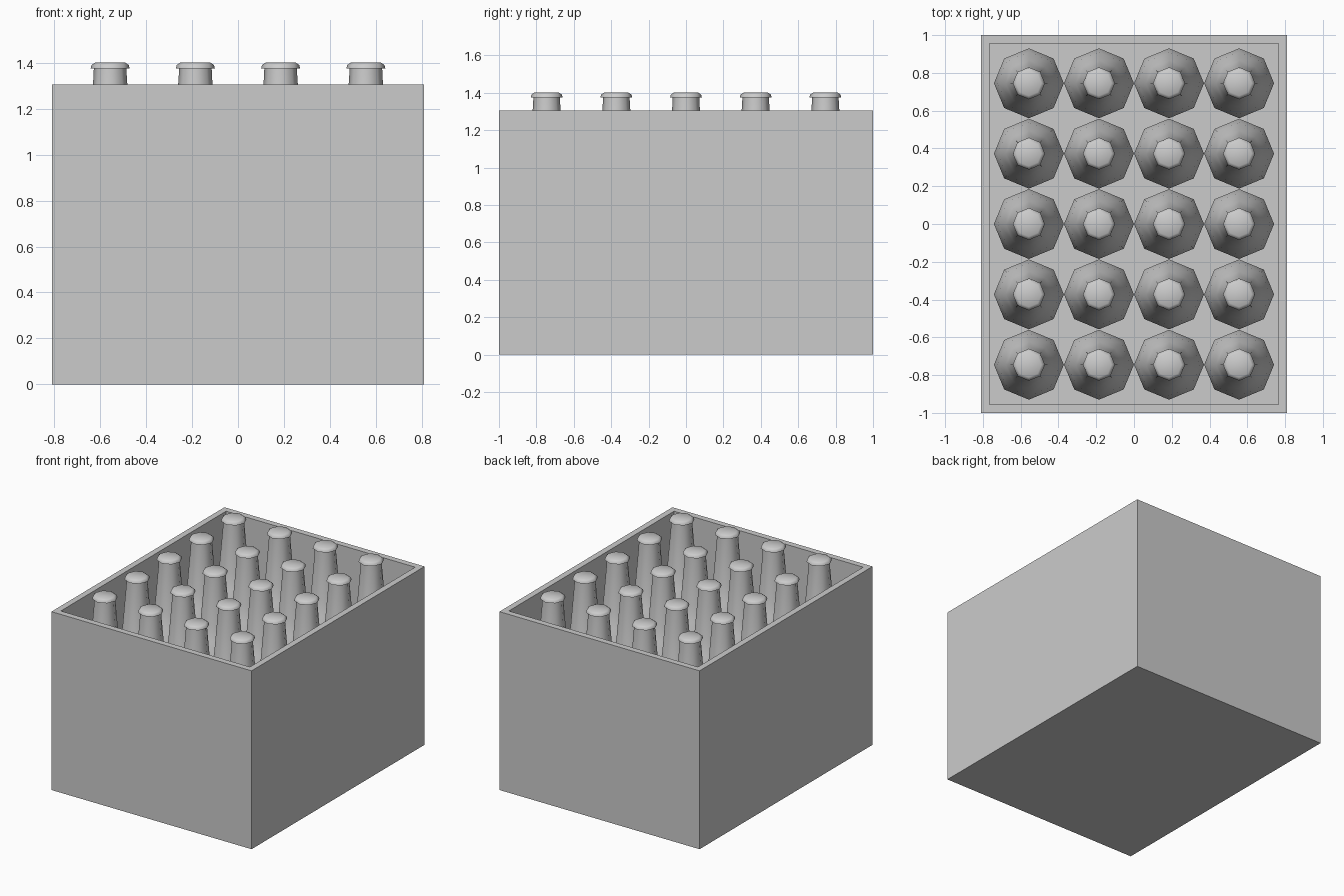
import bpy, bmesh, math

if "Cube" in bpy.data.objects:
    bpy.data.objects.remove(bpy.data.objects["Cube"])

W, D, H, T = 0.81, 1.0, 1.305, 0.063   # half width, half depth, height, wall
PITCH_X, PITCH_Y = 0.371, 0.3725
SIDES = 8


def make_object(name, bm):
    bmesh.ops.recalc_face_normals(bm, faces=bm.faces)
    mesh = bpy.data.meshes.new(name)
    bm.to_mesh(mesh)
    bm.free()
    obj = bpy.data.objects.new(name, mesh)
    bpy.context.collection.objects.link(obj)
    return obj


# Open crate: a box whose top is inset for the rim and pushed down to the floor
bm = bmesh.new()
bmesh.ops.create_cube(bm, size=1)
for v in bm.verts:
    v.co = (v.co.x * 2 * W, v.co.y * 2 * D, (v.co.z + 0.5) * H)
bm.normal_update()
top = max(bm.faces, key=lambda f: f.calc_center_median().z)
bmesh.ops.inset_region(bm, faces=[top], thickness=T)
well = bmesh.ops.extrude_discrete_faces(bm, faces=[top])["faces"][0]
for v in well.verts:
    v.co.z = T
make_object("crate", bm)

# Bottle profile (radius, height), turned into eight sides
profile = [(0.165, T), (0.185, 0.09), (0.185, 0.68), (0.165, 0.80),
           (0.122, 0.92), (0.098, 1.03), (0.073, 1.33), (0.071, 1.375),
           (0.085, 1.375), (0.081, 1.39), (0.066, 1.40)]
bm = bmesh.new()
rings = []
for r, z in profile:
    rings.append([bm.verts.new((r * math.cos(math.tau * i / SIDES),
                                r * math.sin(math.tau * i / SIDES), z))
                  for i in range(SIDES)])
for a, b in zip(rings, rings[1:]):
    for i in range(SIDES):
        j = (i + 1) % SIDES
        bm.faces.new((a[i], a[j], b[j], b[i]))
bm.faces.new(rings[0][::-1])
bm.faces.new(rings[-1])
bottle = make_object("bottle", bm)
bpy.context.view_layer.objects.active = bottle
bottle.select_set(True)
bpy.ops.object.shade_smooth_by_angle(angle=math.radians(70))

# Four by five grid of bottles sharing one mesh
for ix in range(4):
    for iy in range(5):
        obj = bottle
        if ix or iy:
            obj = bottle.copy()
            bpy.context.collection.objects.link(obj)
        obj.location = ((ix - 1.5) * PITCH_X, (iy - 2) * PITCH_Y, 0)
